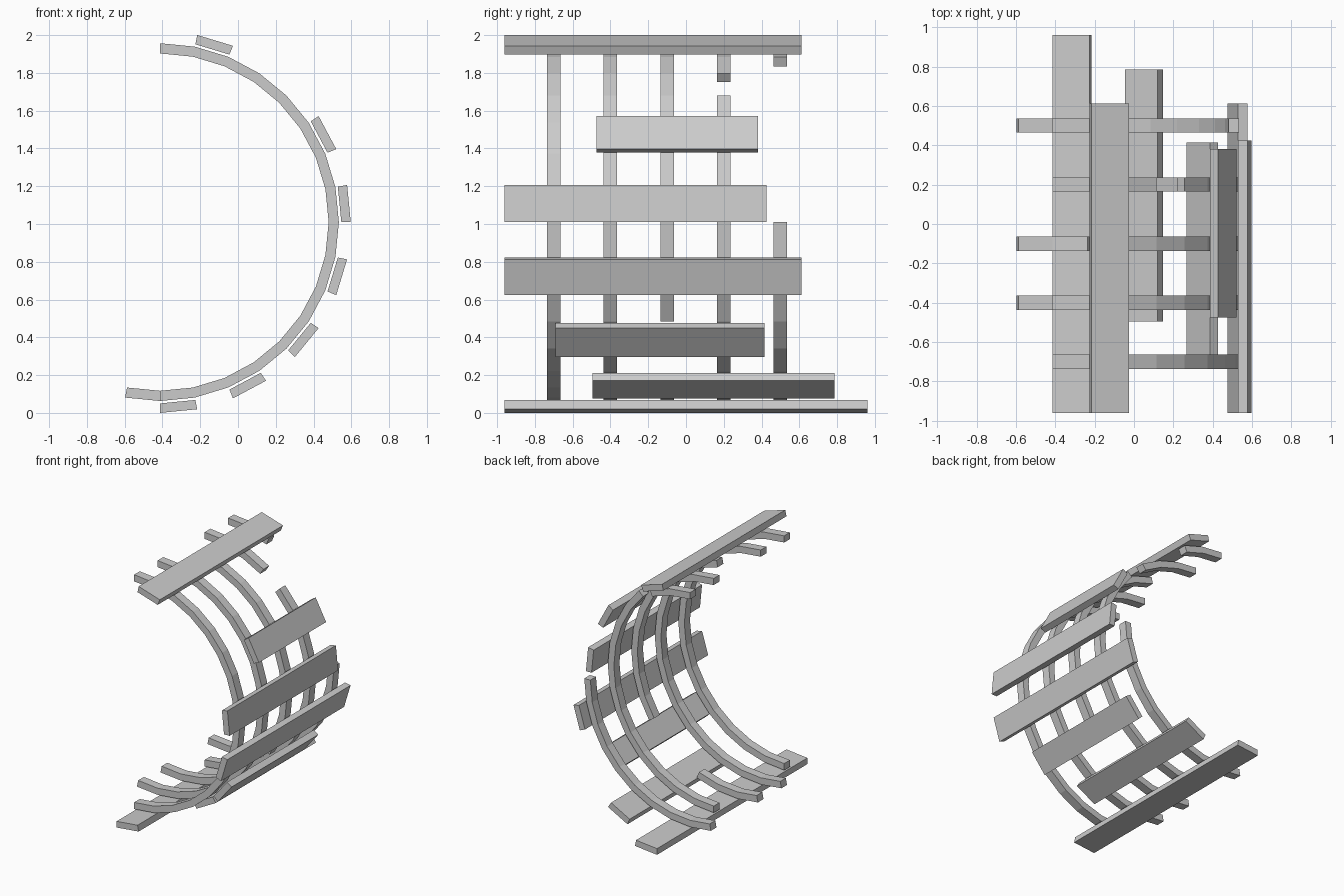
import bpy, bmesh, math

if "Cube" in bpy.data.objects:
    bpy.data.objects.remove(bpy.data.objects["Cube"])

CX, CZ = -0.413, 1.01          # axis of the barrel-shaped hull
STEP = math.radians(11.25)     # 32 sides per full turn


def arc_bar(name, k0, k1, r_in, r_out, y0, y1):
    """Square-section bar following the 32-gon from step k0 to step k1."""
    bm = bmesh.new()
    rings = []
    for k in range(k0, k1 + 1):
        c, s = math.cos(k * STEP), math.sin(k * STEP)
        rings.append([bm.verts.new((CX + r * c, y, CZ + r * s))
                      for r, y in ((r_in, y0), (r_out, y0), (r_out, y1), (r_in, y1))])
    for a, b in zip(rings, rings[1:]):
        for i in range(4):
            j = (i + 1) % 4
            bm.faces.new((a[i], a[j], b[j], b[i]))
    bm.faces.new(rings[0])
    bm.faces.new(rings[-1][::-1])
    bmesh.ops.recalc_face_normals(bm, faces=bm.faces[:])
    mesh = bpy.data.meshes.new(name)
    bm.to_mesh(mesh)
    bm.free()
    obj = bpy.data.objects.new(name, mesh)
    bpy.context.collection.objects.link(obj)


# Curved ribs: y centre and the unbroken stretches of each one
ribs = [
    (-0.70, [(-8, 8)]),
    (-0.40, [(-9, 8)]),
    (-0.10, [(-9, -6), (-3, 7)]),
    (0.20, [(-8, 4), (5, 8)]),
    (0.50, [(-9, 0), (6, 8)]),
]
for y, spans in ribs:
    for k0, k1 in spans:
        arc_bar("rib", k0, k1, 0.893, 0.947, y - 0.036, y + 0.036)

# Straight planks on the outside: first step and y extent
planks = [
    (6, -0.96, 0.612), (2, -0.475, 0.382), (0, -0.96, 0.425), (-2, -0.96, 0.612),
    (-4, -0.69, 0.415), (-6, -0.495, 0.785), (-8, -0.96, 0.96),
]
for k, y0, y1 in planks:
    arc_bar("plank", k, k + 1, 0.96, 1.01, y0, y1)
